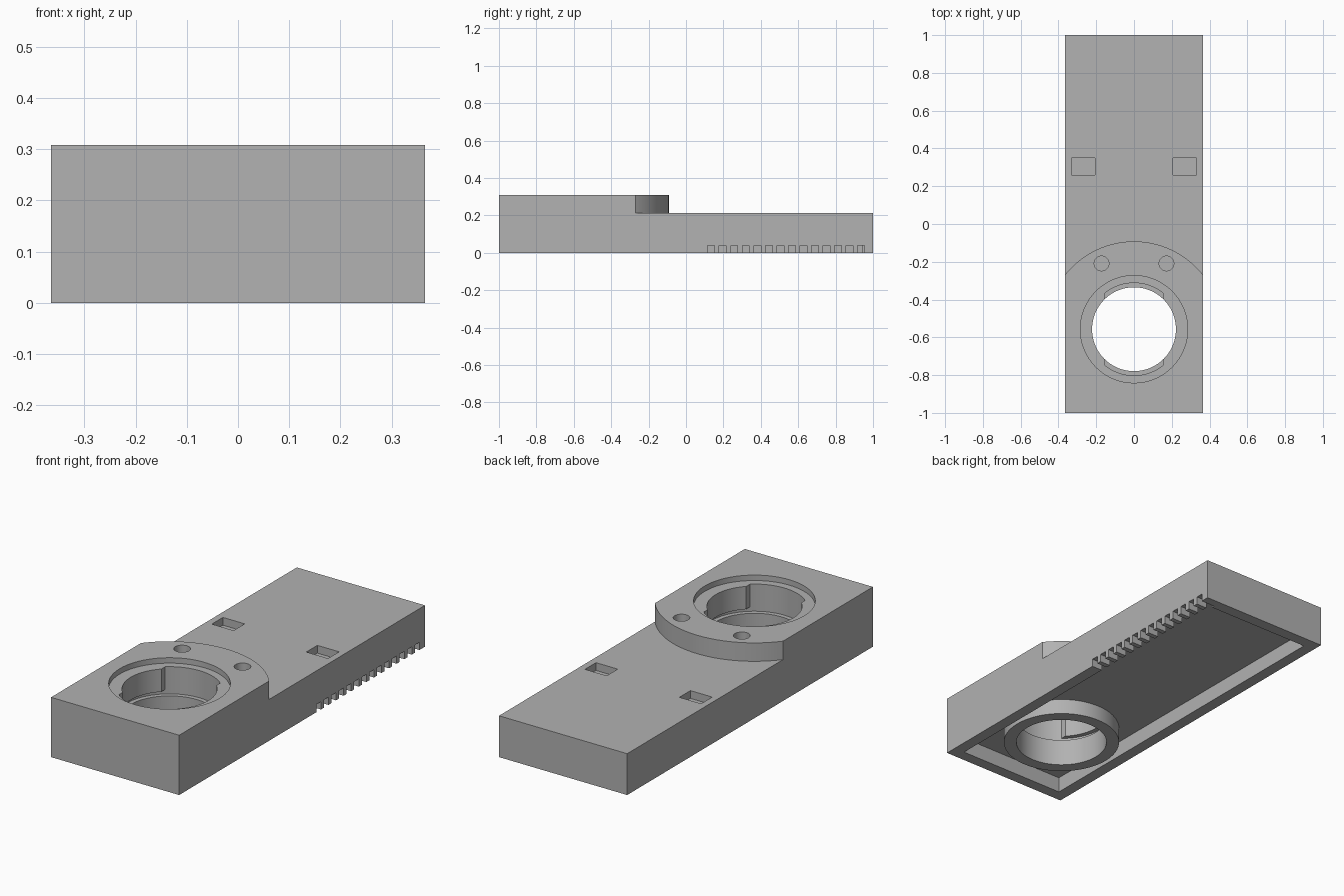
import bpy, bmesh, math

cube = bpy.data.objects.get("Cube")
if cube:
    bpy.data.objects.remove(cube, do_unlink=True)

HALF_W, TOP, DECK = 0.365, 0.308, 0.213
WALL, CEILING = 0.06, 0.08
BORE_Y, BORE_R, NOTCH_R, SEAT_R = -0.557, 0.222, 0.245, 0.284
SEAT_Z, LIP_Z, FLOOR_Z = 0.28, 0.163, 0.14

grey = bpy.data.materials.new("plain grey")
grey.use_nodes = True
grey.diffuse_color = (0.445, 0.445, 0.445, 1)
grey.node_tree.nodes["Principled BSDF"].inputs["Base Color"].default_value = (0.445, 0.445, 0.445, 1)


def prism(name, outline, z0, z1):
    """Extrude a counter-clockwise outline between two heights."""
    bm = bmesh.new()
    face = bm.faces.new([bm.verts.new((x, y, z0)) for x, y in outline])
    up = bmesh.ops.extrude_face_region(bm, geom=[face])["geom"]
    verts = [v for v in up if isinstance(v, bmesh.types.BMVert)]
    bmesh.ops.translate(bm, vec=(0, 0, z1 - z0), verts=verts)
    bmesh.ops.recalc_face_normals(bm, faces=bm.faces)
    mesh = bpy.data.meshes.new(name)
    bm.to_mesh(mesh)
    bm.free()
    mesh.materials.append(grey)
    obj = bpy.data.objects.new(name, mesh)
    bpy.context.collection.objects.link(obj)
    return obj


def box(name, x0, x1, y0, y1, z0, z1):
    return prism(name, [(x0, y0), (x1, y0), (x1, y1), (x0, y1)], z0, z1)


def arc(x, y, r, start, end, n):
    angles = [start + (end - start) * i / n for i in range(n + 1)]
    return [(x + r * math.cos(a), y + r * math.sin(a)) for a in angles]


def disc(name, x, y, r, z0, z1, n=96):
    return prism(name, arc(x, y, r, 0, math.tau, n)[:-1], z0, z1)


def combine(target, tool, operation="DIFFERENCE"):
    """Apply a boolean and discard the tool."""
    mod = target.modifiers.new("cut", "BOOLEAN")
    mod.operation, mod.solver, mod.object = operation, "EXACT", tool
    bpy.ops.object.select_all(action="DESELECT")
    bpy.context.view_layer.objects.active = target
    target.select_set(True)
    bpy.ops.object.modifier_apply(modifier=mod.name)
    bpy.data.objects.remove(tool, do_unlink=True)


# Solid block
body = box("housing", -HALF_W, HALF_W, -1, 1, 0, TOP)

# Lower rear deck, leaving the round-ended raised pad
PAD_R = 0.465
edge = math.acos(0.4 / PAD_R)
deck = arc(0, BORE_Y, PAD_R, math.pi - edge, edge, 64) + [(0.4, 1.1), (-0.4, 1.1)]
combine(body, prism("deck_cutter", deck, DECK, 0.4))

# Shallow hollow underneath, leaving the collar round the bore
hollow = box("hollow_cutter", WALL - HALF_W, HALF_W - WALL, WALL - 1, 1 - WALL, -0.1, CEILING)
combine(hollow, disc("collar", 0, BORE_Y, SEAT_R, -0.2, 0.2))
combine(body, hollow)

# Bore, seat recess and locking groove
combine(body, disc("bore_cutter", 0, BORE_Y, BORE_R, -0.1, 0.4))
combine(body, disc("seat_cutter", 0, BORE_Y, SEAT_R, SEAT_Z, 0.4))
combine(body, disc("groove_cutter", 0, BORE_Y, NOTCH_R, FLOOR_Z, LIP_Z))

# Entry notches at the front and back of the bore
notch = disc("notch_cutter", 0, BORE_Y, NOTCH_R, FLOOR_Z, 0.35)
combine(notch, box("notch_width", -0.157, 0.157, -1, 0, 0, 0.5), "INTERSECT")
combine(body, notch)

# Blind round holes and rectangular pockets, in pairs
for side in (-1, 1):
    combine(body, disc("hole_cutter", side * 0.172, -0.209, 0.039, TOP - 0.05, 0.4, 48))
    x0, x1 = sorted((side * 0.207, side * 0.331))
    combine(body, box("pocket_cutter", x0, x1, 0.26, 0.35, DECK - 0.04, 0.4))

# Row of vent slots through the left wall
for i in range(14):
    y = 0.116 + i * 0.0617
    combine(body, box("slot_cutter", HALF_W - WALL - 0.02, 0.4, y, y + 0.037, -0.1, 0.04))

bpy.ops.object.shade_smooth_by_angle(angle=math.radians(30))
